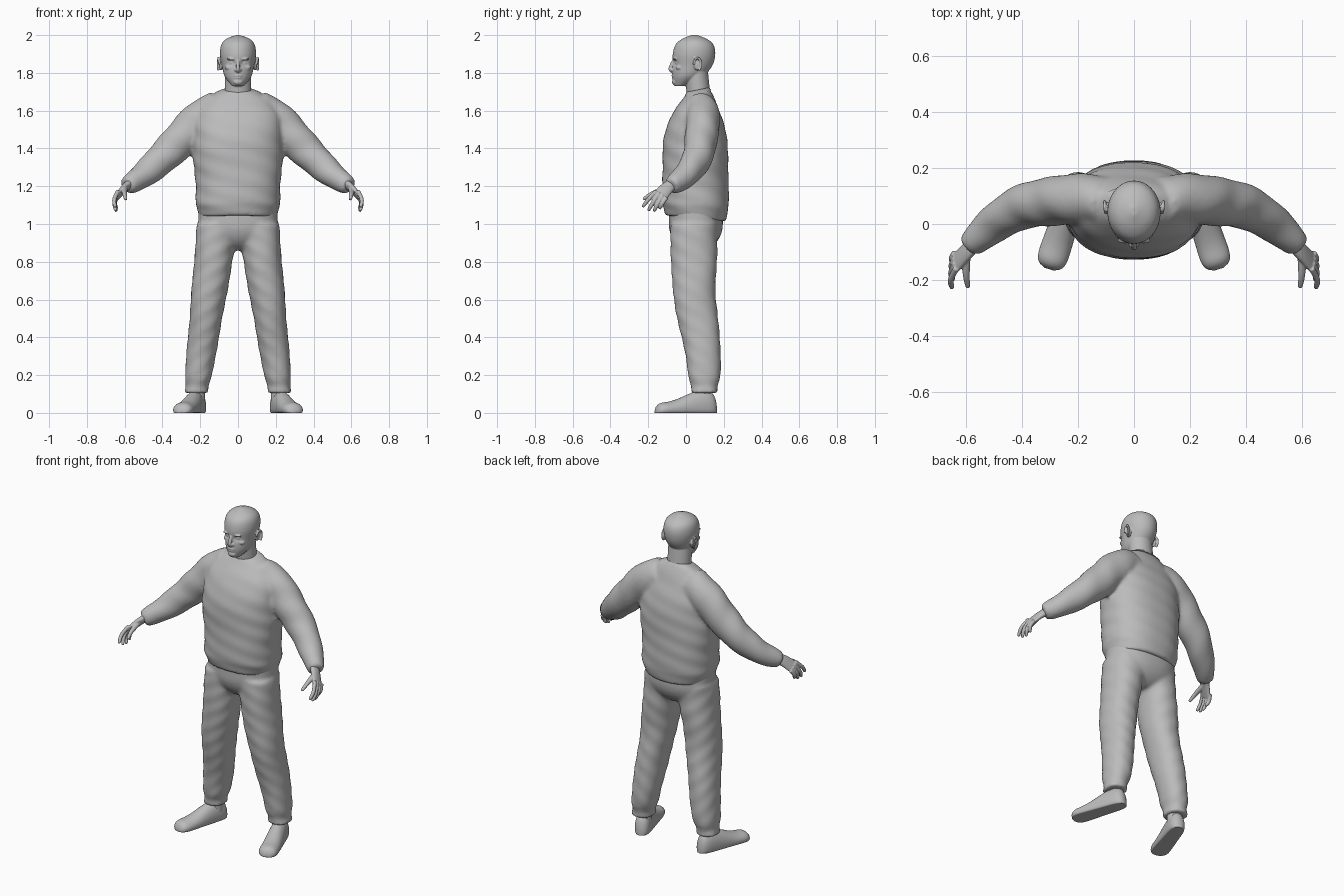
import bpy, bmesh, math
from mathutils import Vector, Matrix

if "Cube" in bpy.data.objects:
    bpy.data.objects.remove(bpy.data.objects["Cube"])

GREY = (.5, .5, .5, 1)
clay = bpy.data.materials.new("plain_grey")
clay.use_nodes = True
clay.diffuse_color = GREY
for node in clay.node_tree.nodes:
    if node.type == 'BSDF_PRINCIPLED':
        node.inputs["Base Color"].default_value = GREY


def span(start, end, count):
    return [start + (end - start) * i / (count - 1) for i in range(count)]


def ease(start, end, value):
    """Smooth step from zero at start to one at end."""
    t = min(max((value - start) / (end - start), 0), 1)
    return t * t * (3 - 2 * t)


def spline(rows, steps=6):
    """Catmull-Rom interpolation through rows of numbers."""
    out = []
    last = len(rows) - 1
    for i in range(last):
        quad = rows[max(i - 1, 0)], rows[i], rows[i + 1], rows[min(i + 2, last)]
        for k in range(steps):
            t = k / steps
            out.append([b + t / 2 * (c - a + t * (2*a - 5*b + 4*c - d + t * (3*(b - c) + d - a)))
                        for a, b, c, d in zip(*quad)])
    return out + [list(rows[last])]


def skin(bm, rings, sx):
    """Bridge rings of points, mirrored when sx is negative, and cap both ends."""
    loops = [[bm.verts.new((sx * p.x, p.y, p.z)) for p in ring] for ring in rings]
    for lower, upper in zip(loops, loops[1:]):
        for i in range(len(lower)):
            bm.faces.new((lower[i - 1], lower[i], upper[i], upper[i - 1]))
    bm.faces.new(loops[0])
    bm.faces.new(loops[-1])


def circle(sides, square=2):
    """Angle and superellipse coordinates around a section."""
    for i in range(sides):
        angle = math.tau * i / sides
        c, s = math.cos(angle), math.sin(angle)
        yield (angle, math.copysign(abs(c) ** (2 / square), c),
               math.copysign(abs(s) ** (2 / square), s))


def upright(bm, rows, sx=1, square=2, fold=0, warp=Vector):
    """Loft level sections: height, centre x, centre y, half width, half depth."""
    rings = []
    for z, cx, cy, width, depth in rows:
        ring = []
        for angle, c, s in circle(64, square):
            ripple = 1 + fold * math.sin(3 * angle + 22 * z) * math.sin(41 * z + angle)
            ring.append(warp(Vector((cx + width * c * ripple, cy + depth * s * ripple, z))))
        rings.append(ring)
    skin(bm, rings, sx)


def tube(bm, points, radii, sx=1, across=(0, 1, 0), fold=0):
    """Loft along a path; radii(t) gives the thickness and the size along across."""
    path = [Vector(p) for p in spline(points)]
    last = len(path) - 1
    rings = []
    for j, centre in enumerate(path):
        t = j / last
        thick, wide = radii(t)
        along = (path[min(j + 1, last)] - path[max(j - 1, 0)]).normalized()
        u = along.cross(Vector(across)).normalized()
        v = along.cross(u)
        rings.append([centre + (u * c * thick + v * s * wide)
                      * (1 + fold * math.sin(28 * t + 2 * angle))
                      for angle, c, s in circle(24)])
    skin(bm, rings, sx)


def blob(bm, centre, size, sx=1):
    x, y, z = centre
    place = Matrix.Translation((sx * x, y, z)) @ Matrix.Diagonal((*size, 1))
    bmesh.ops.create_icosphere(bm, subdivisions=3, radius=1, matrix=place)


def finish(bm, name, voxel=0, relax=0):
    """Make the object; a voxel size fuses its overlapping pieces."""
    bmesh.ops.recalc_face_normals(bm, faces=bm.faces)
    for face in bm.faces:
        face.smooth = True
    mesh = bpy.data.meshes.new(name)
    bm.to_mesh(mesh)
    bm.free()
    mesh.materials.append(clay)
    obj = bpy.data.objects.new(name, mesh)
    bpy.context.collection.objects.link(obj)
    if voxel:
        fuse = obj.modifiers.new("fuse", 'REMESH')
        fuse.mode, fuse.voxel_size, fuse.use_smooth_shade = 'VOXEL', voxel, True
        soften = obj.modifiers.new("soften", 'SMOOTH')
        soften.factor, soften.iterations = .5, relax
    else:
        mesh.set_sharp_from_angle(angle=math.radians(50))


SIDES = {"left": 1, "right": -1}


# Sweater: domed shoulders, full chest, gathered hem
def sweater_section(z):
    shoulder = max(z - 1.5, 0) / .22
    hem = 1 - .12 * max(1.1 - z, 0) / .07
    width = (.225 + .013 * ease(1.2, 1.4, z)) * math.sqrt(1 - shoulder ** 2) * hem
    front = -.125 * hem + .127 * (max(z - 1.37, 0) / .33) ** 2
    back = .225 * hem ** .5 - .1 * (max(z - 1.3, 0) / .4) ** 2.5
    return z, 0, (front + back) / 2, width, (back - front) / 2


def sweater_lean(p):
    """Raise the neckline at the back and the hem at the front."""
    p.z += (.2 * ease(1.6, 1.7, p.z) - .1 * ease(1.15, 1.05, p.z)) * (p.y - .05)
    return p


def sleeve_radii(t):
    radius = .04 + .065 * abs(math.cos(t * math.pi / 2)) ** .7
    return radius, radius * (.85 + .15 * t)


ARM = [(.1, .08, 1.6), (.2, .09, 1.55), (.3, .08, 1.45),
       (.4, .06, 1.35), (.5, 0, 1.26), (.59, -.08, 1.2)]
bm = bmesh.new()
upright(bm, [sweater_section(z) for z in span(1.03, 1.705, 60)],
        square=2.3, fold=.018, warp=sweater_lean)
for sx in SIDES.values():
    tube(bm, ARM, sleeve_radii, sx, fold=.025)
finish(bm, "sweater", voxel=.011, relax=4)

# Ribbed neckline, slightly proud of the sweater
bm = bmesh.new()
upright(bm, [(z, x, y, width + .003, depth + .003)
             for z, x, y, width, depth in map(sweater_section, span(1.69, 1.708, 8))],
        square=2.3, warp=sweater_lean)
finish(bm, "collar")


# Trousers: rounded hips and tapering legs with gathered cuffs
def hip_section(z):
    swell = math.sqrt(1 - (max(1 - z, 0) / .15) ** 2)
    return z, 0, .052, .21 * swell, .143 * swell


def leg_section(z):
    cuff = 1 - .12 * math.exp(-((z - .14) / .03) ** 2)
    return (z, .235 - .13 * z, .042 + .055 * ease(.7, .2, z),
            (.062 + .05 * z) * cuff, .127 * z ** .25 * cuff)


bm = bmesh.new()
upright(bm, [hip_section(z) for z in span(.86, 1.12, 30)], square=2.3)
for sx in SIDES.values():
    upright(bm, [leg_section(z) for z in span(.105, 1, 70)], sx, square=2.2, fold=.03)
finish(bm, "trousers", voxel=.011, relax=4)


# Head: skull with eye sockets, neck, face features and ears
def eye_sockets(p):
    if p.y < 0:
        distance = math.hypot(abs(p.x) - .033, p.z - 1.854)
        p.y += .014 * math.exp(-(distance / .017) ** 2)
    return p


# Height, half width, front and back
SKULL = [(1.73, .03, -.06, 0), (1.78, .07, -.07, .09), (1.84, .085, -.07, .14),
         (1.9, .095, -.07, .155), (1.95, .088, -.055, .145),
         (1.98, .062, -.02, .11), (2, .01, .03, .06)]
bm = bmesh.new()
upright(bm, [(z, 0, (front + back) / 2, width, (back - front) / 2)
             for z, width, front, back in spline(SKULL, 10)], warp=eye_sockets)
upright(bm, [(z, 0, .065 - .1 * (z - 1.7), .07, .062) for z in span(1.62, 1.82, 12)])
tube(bm, [(0, -.06, 1.87), (0, -.073, 1.85), (0, -.083, 1.82), (0, -.07, 1.81)],
     lambda t: (.008 + .004 * t, .008 + .004 * t))
blob(bm, (0, -.067, 1.786), (.022, .01, .005))
blob(bm, (0, -.065, 1.774), (.02, .01, .006))
blob(bm, (0, -.058, 1.752), (.026, .016, .017))
EAR_ARC = [(.1 + .006 * math.sin(a / 2), .06 - .02 * math.cos(a), 1.845 + .034 * math.sin(a))
           for a in span(0, 4.3, 8)]
for sx in SIDES.values():
    blob(bm, (.012, -.07, 1.815), (.008, .012, .007), sx)
    blob(bm, (.034, -.058, 1.874), (.026, .012, .007), sx)
    blob(bm, (.033, -.044, 1.853), (.014, .012, .009), sx)
    blob(bm, (.048, -.034, 1.828), (.022, .02, .014), sx)
    blob(bm, (.09, .06, 1.842), (.011, .02, .03), sx)
    tube(bm, EAR_ARC, lambda t: (.006, .006), sx, across=(1, 0, 0))
finish(bm, "head", voxel=.004, relax=3)


# Hands: palm, four fingers spread from index to little, thumb
def finger_radii(t):
    radius = .011 * (1 - .5 * t ** 6)
    return radius, radius


KNUCKLES = Vector((.638, -.17, 1.16)), Vector((.642, -.11, 1.13))
TIPS = Vector((.65, -.23, 1.09)), Vector((.64, -.14, 1.08))
ACROSS = KNUCKLES[1] - KNUCKLES[0]
for side, sx in SIDES.items():
    bm = bmesh.new()
    tube(bm, [(.56, -.06, 1.22), (.6, -.1, 1.19), (.645, -.145, 1.14)],
         lambda t: (.026 - .014 * t, .028 + .014 * t), sx, ACROSS)
    for t in span(0, 1, 4):
        knuckle, tip = KNUCKLES[0].lerp(KNUCKLES[1], t), TIPS[0].lerp(TIPS[1], t)
        tip.z -= .02 * math.sin(math.pi * t)
        bend = knuckle.lerp(tip, .5) + Vector((.011, 0, .004))
        tube(bm, [knuckle.lerp(tip, -.2), bend, tip], finger_radii, sx, ACROSS)
    tube(bm, [(.6, -.1, 1.19), (.6, -.18, 1.16), (.594, -.226, 1.13)],
         lambda t: (.017 - .009 * t, .017 - .009 * t), sx, across=(1, 0, 0))
    finish(bm, side + "_hand", voxel=.0035, relax=2)

# Ankles, and flat-soled shoes with the toes turned outward
HEEL = Vector((.198, .163, 0))
LENGTH = Vector((.107, -.326, 0))
SIDEWAYS = Vector((.95, .31, 0))
for side, sx in SIDES.items():
    bm = bmesh.new()
    upright(bm, [(z, .212, .095, .038, .041) for z in span(.05, .18, 4)], sx)
    finish(bm, side + "_ankle")
    bm = bmesh.new()
    rings = []
    for t in span(.005, .995, 40):
        rounding = math.sqrt(1 - (2 * t - 1) ** 8)
        width = (.045 + .013 * t) * rounding
        height = (.058 + .064 * ease(.85, .2, t)) * rounding
        rings.append([HEEL + LENGTH * t + SIDEWAYS * width * c
                      + Vector((0, 0, max(0, height * (.3 + .7 * s))))
                      for angle, c, s in circle(32)])
    skin(bm, rings, sx)
    finish(bm, side + "_shoe")
